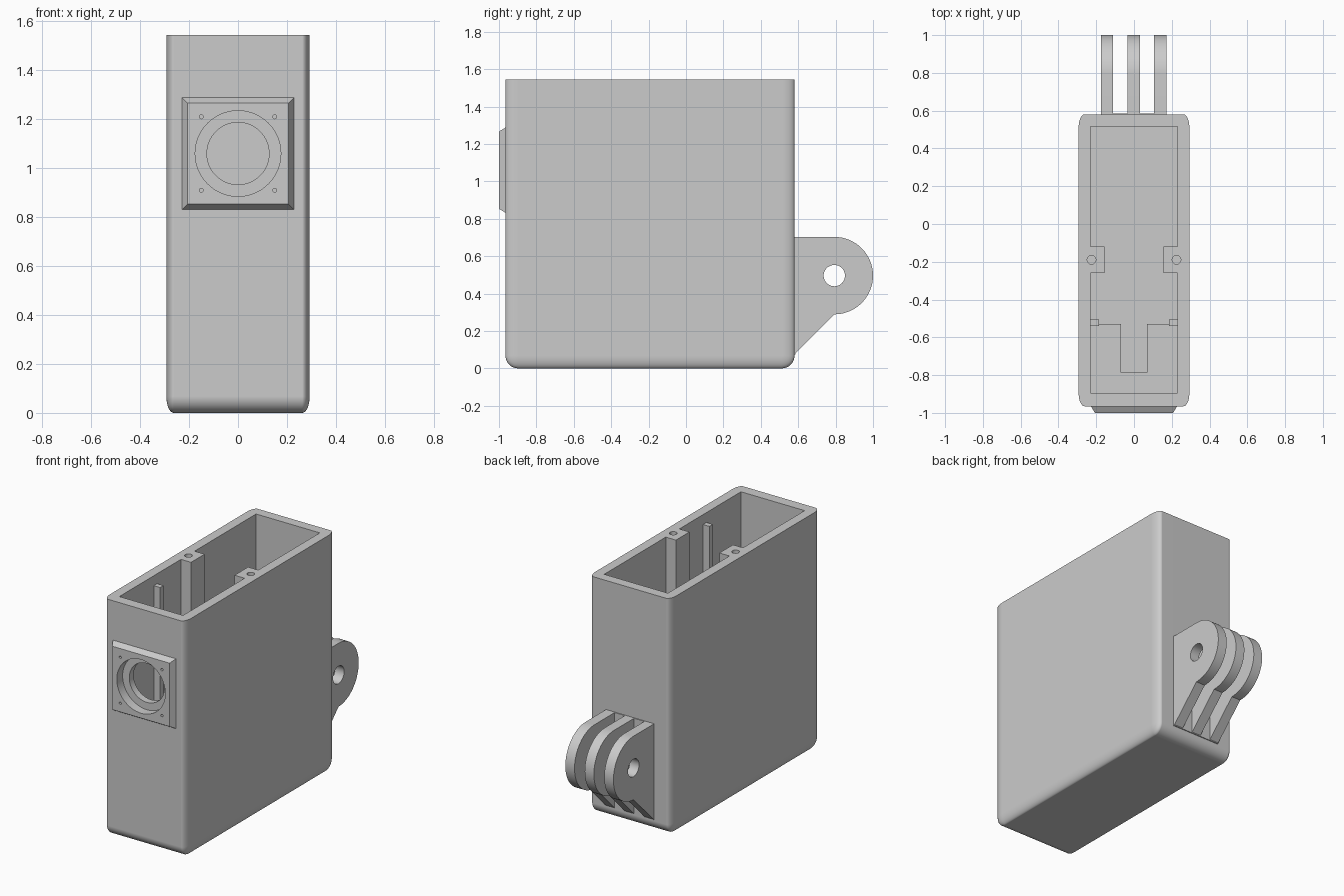
import bpy, bmesh
from math import sin, cos, pi, radians
from mathutils import Matrix, Vector

old = bpy.data.objects.get("Cube")
if old:
    bpy.data.objects.remove(old, do_unlink=True)

# Single plastic colour
GREY = (0.6, 0.6, 0.6, 1)
plastic = bpy.data.materials.new("grey plastic")
plastic.use_nodes = True
plastic.diffuse_color = GREY
plastic.node_tree.nodes["Principled BSDF"].inputs["Base Color"].default_value = GREY


def finish(bm, name):
    bmesh.ops.recalc_face_normals(bm, faces=bm.faces[:])
    mesh = bpy.data.meshes.new(name)
    bm.to_mesh(mesh)
    bm.free()
    mesh.materials.append(plastic)
    obj = bpy.data.objects.new(name, mesh)
    bpy.context.collection.objects.link(obj)
    return obj


def box_bm(lo, hi):
    lo, hi = Vector(lo), Vector(hi)
    bm = bmesh.new()
    bmesh.ops.create_cube(bm, size=1, matrix=Matrix.Translation((lo + hi) / 2)
                          @ Matrix.Diagonal((*(hi - lo), 1)))
    return bm


def box(name, lo, hi):
    return finish(box_bm(lo, hi), name)


def prism(name, points, shift):
    """Extrude a closed outline along a vector."""
    bm = bmesh.new()
    face = bm.faces.new([bm.verts.new(p) for p in points])
    grown = bmesh.ops.extrude_face_region(bm, geom=[face])["geom"]
    bmesh.ops.translate(bm, vec=shift, verts=[v for v in grown if isinstance(v, bmesh.types.BMVert)])
    return finish(bm, name)


def rod(name, centre, radius, length, axis, sides=48):
    turn = {"x": Matrix.Rotation(pi / 2, 4, "Y"), "y": Matrix.Rotation(pi / 2, 4, "X"),
            "z": Matrix.Identity(4)}[axis]
    bm = bmesh.new()
    bmesh.ops.create_cone(bm, cap_ends=True, segments=sides, radius1=radius, radius2=radius,
                          depth=length, matrix=Matrix.Translation(centre) @ turn)
    return finish(bm, name)


def activate(obj):
    bpy.ops.object.select_all(action="DESELECT")
    obj.select_set(True)
    bpy.context.view_layer.objects.active = obj


def cut(obj, cutters):
    activate(obj)
    for cutter in cutters:
        mod = obj.modifiers.new("cut", "BOOLEAN")
        mod.operation, mod.solver, mod.object = "DIFFERENCE", "EXACT", cutter
        bpy.ops.object.modifier_apply(modifier=mod.name)


def smooth(obj):
    activate(obj)
    bpy.ops.object.shade_smooth_by_angle(angle=radians(30))
    mod = obj.modifiers.new("even shading", "WEIGHTED_NORMAL")
    mod.keep_sharp = True


# Overall sizes
HALF, FRONT, BACK, TOP = 0.293, -0.965, 0.58, 1.545
SQUASH = 0.45
LENS_Z = 1.06

# Body: every edge rounded except the open rim, rounding narrower across the width
bm = box_bm((-HALF / SQUASH, FRONT, 0), (HALF / SQUASH, BACK, TOP))
rounded = [e for e in bm.edges if min(v.co.z for v in e.verts) < TOP / 2]
bmesh.ops.bevel(bm, geom=rounded, offset=0.068, segments=8, profile=0.5, affect="EDGES")
bmesh.ops.scale(bm, vec=(SQUASH, 1, 1), verts=bm.verts[:])
body = finish(bm, "body_shell")

# Cavity with a screw boss left standing on each side wall
side = [(0.23, -0.895), (0.23, -0.26), (0.157, -0.26), (0.157, -0.12), (0.23, -0.12), (0.23, 0.515)]
outline = side + [(-x, y) for x, y in reversed(side)]
cutters = [prism("cavity_cutter", [(x, y, 0.07) for x, y in outline], (0, 0, 2))]
for s in (-1, 1):
    cutters.append(rod("screw_cutter", (s * 0.225, -0.19, TOP), 0.023, 0.5, "z", 24))

# Lens opening: wide recess, then a narrower hole through the wall
lens_cutters = [rod("recess_cutter", (0, -1.0, LENS_Z), 0.175, 0.12, "y", 64),
                rod("lens_cutter", (0, -0.95, LENS_Z), 0.127, 0.3, "y", 64)]
for sx in (-1, 1):
    for sz in (-1, 1):
        lens_cutters.append(rod("pin_cutter", (sx * 0.15, -1.0, LENS_Z + sz * 0.15),
                                0.008, 0.06, "y", 12))
cut(body, cutters + lens_cutters[:2])
smooth(body)

# Lens bezel: square frustum on the front
bm = box_bm((-0.228, -1.0, LENS_Z - 0.228), (0.228, FRONT, LENS_Z + 0.228))
for v in bm.verts:
    if v.co.y < -0.99:
        v.co.x *= 0.907
        v.co.z = LENS_Z + (v.co.z - LENS_Z) * 0.907
bezel = finish(bm, "lens_bezel")
cut(bezel, lens_cutters)
smooth(bezel)

# Inner ledge with a cable slot, and two board posts
ledge_side = [(0.232, -0.9), (0.232, -0.53), (0.07, -0.53), (0.07, -0.785)]
ledge = ledge_side + [(-x, y) for x, y in reversed(ledge_side)]
prism("inner_ledge", [(x, y, 0.06) for x, y in ledge], (0, 0, 0.39))
for s, label in ((-1, "right"), (1, "left")):
    a, b = sorted((s * 0.185, s * 0.232))
    box(label + "_board_post", (a, -0.54, 0.06), (b, -0.505, 1.48))

# Rear hinge: thin base plate and three drilled lugs
box("hinge_base_plate", (-0.175, BACK - 0.01, 0.075), (0.172, BACK + 0.006, 0.703))
PIN = (0, 0.793, 0.496)
R = 0.207
arc = [(PIN[1] + R * cos(t), PIN[2] + R * sin(t))
       for t in (pi / 2 - pi * i / 32 for i in range(33))]
profile = [(BACK - 0.01, PIN[2] + R)] + arc + [(BACK, 0.075), (BACK - 0.01, 0.075)]
pin = rod("hinge_pin_cutter", PIN, 0.057, 1, "x")
for x, label in ((-0.143, "right"), (-0.002, "middle"), (0.138, "left")):
    lug = prism(label + "_hinge_lug", [(x - 0.033, y, z) for y, z in profile], (0.066, 0, 0))
    cut(lug, [pin])
    smooth(lug)

# Remove the cutting helpers
for cutter in cutters + lens_cutters + [pin]:
    bpy.data.objects.remove(cutter, do_unlink=True)
